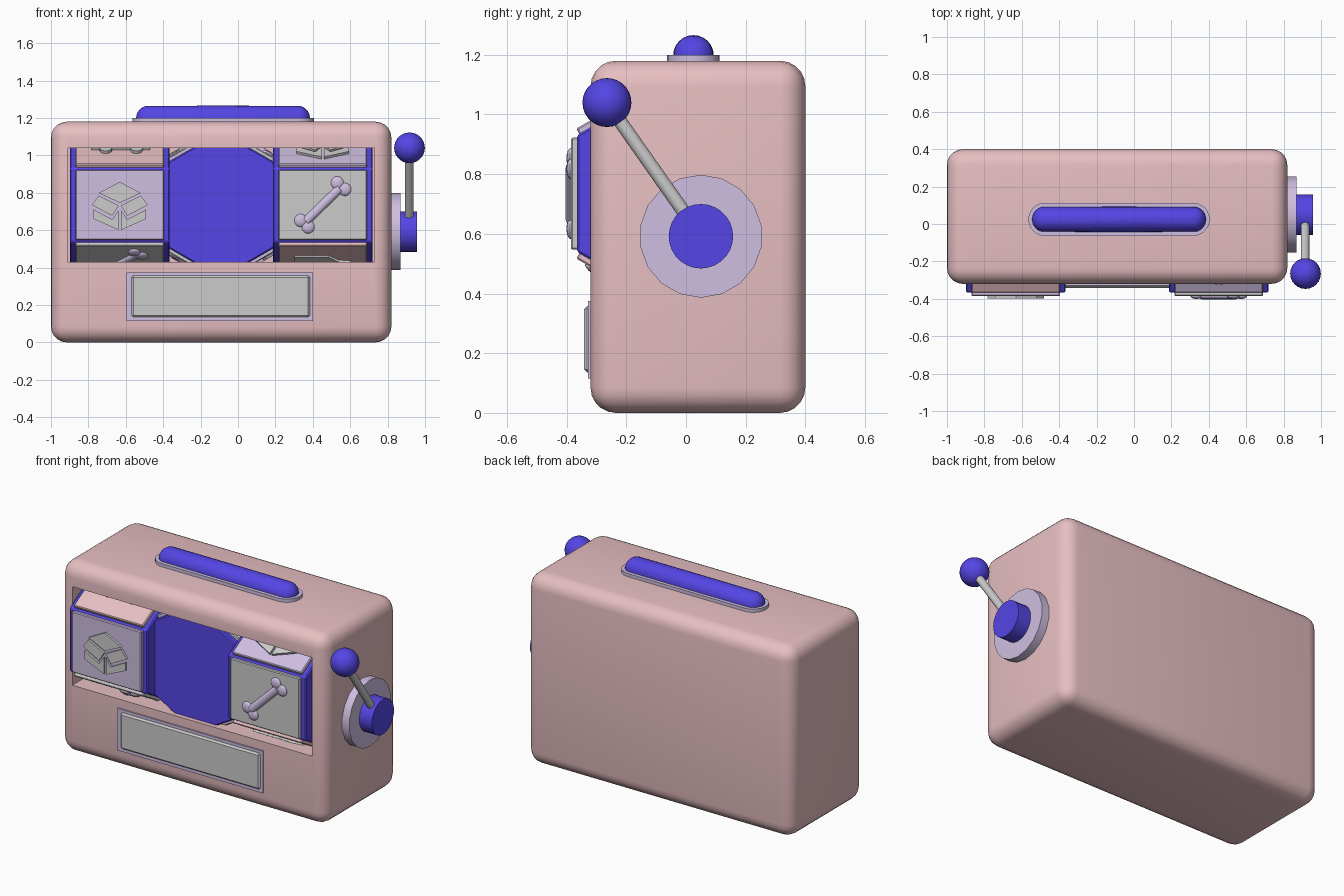
import bpy, bmesh
from math import pi, cos, sin, sqrt, radians
from mathutils import Matrix, Vector

if "Cube" in bpy.data.objects:
    bpy.data.objects.remove(bpy.data.objects["Cube"])

T = Matrix.Translation


def material(name, rgb):
    m = bpy.data.materials.new(name)
    m.diffuse_color = (*rgb, 1)
    m.use_nodes = True
    m.node_tree.nodes["Principled BSDF"].inputs["Base Color"].default_value = m.diffuse_color
    return m


PINK = material("pink", (0.80, 0.52, 0.54))
BLUE = material("blue", (0.09, 0.06, 0.78))
LILAC = material("lilac", (0.62, 0.52, 0.75))


def finish(name, bm, mat=None, matrix=Matrix(), angle=35):
    bmesh.ops.recalc_face_normals(bm, faces=bm.faces)
    me = bpy.data.meshes.new(name)
    bm.to_mesh(me)
    bm.free()
    me.transform(matrix)
    ob = bpy.data.objects.new(name, me)
    bpy.context.collection.objects.link(ob)
    if mat:
        me.materials.append(mat)
    smooth(ob, angle)
    return ob


def smooth(ob, angle=35):
    bpy.ops.object.select_all(action='DESELECT')
    ob.select_set(True)
    bpy.context.view_layer.objects.active = ob
    bpy.ops.object.shade_smooth_by_angle(angle=radians(angle))


def box(name, lo, hi, mat=None, bevel=0.0, seg=2, matrix=Matrix()):
    lo, hi = Vector(lo), Vector(hi)
    bm = bmesh.new()
    bmesh.ops.create_cube(bm, size=1, matrix=T((lo + hi) / 2) @ Matrix.Diagonal((*(hi - lo), 1)))
    if bevel:
        bmesh.ops.bevel(bm, geom=bm.edges[:], offset=bevel, segments=seg, profile=0.5, affect='EDGES')
    return finish(name, bm, mat, matrix)


def add_prism(bm, pts, y0, y1):
    """Extrude an x-z outline along y."""
    f = bm.faces.new([bm.verts.new((u, y0, v)) for u, v in pts])
    r = bmesh.ops.extrude_face_region(bm, geom=[f])
    vs = [g for g in r['geom'] if isinstance(g, bmesh.types.BMVert)]
    bmesh.ops.translate(bm, verts=vs, vec=(0, y1 - y0, 0))


def add_rod(bm, a, b, r, seg=16, r2=None):
    a, b = Vector(a), Vector(b)
    d = b - a
    rot = d.to_track_quat('Z', 'Y').to_matrix().to_4x4()
    bmesh.ops.create_cone(bm, cap_ends=True, segments=seg, radius1=r, radius2=r if r2 is None else r2,
                          depth=d.length, matrix=T((a + b) / 2) @ rot)


def add_ball(bm, c, r, u=20, v=12, scale=(1, 1, 1)):
    bmesh.ops.create_uvsphere(bm, u_segments=u, v_segments=v, radius=r,
                              matrix=T(c) @ Matrix.Diagonal((*scale, 1)))


def circle(cx, cz, r, n=14):
    return [(cx + r * cos(2 * pi * i / n), cz + r * sin(2 * pi * i / n)) for i in range(n)]


# Cabinet with the window cut out
cabinet = box("cabinet", (-1, -0.32, 0), (0.82, 0.40, 1.18), PINK, 0.085, 5)
cutter = box("window_cutter", (-0.91, -0.6, 0.43), (0.73, 0.32, 1.04))
mod = cabinet.modifiers.new("window", 'BOOLEAN')
mod.object = cutter
mod.solver = 'EXACT'
bpy.context.view_layer.objects.active = cabinet
bpy.ops.object.modifier_apply(modifier=mod.name)
bpy.data.objects.remove(cutter)
smooth(cabinet)

# Payout plate below the window
box("plate_frame", (-0.595, -0.329, 0.115), (0.40, -0.30, 0.375), LILAC)
box("plate", (-0.57, -0.341, 0.135), (0.385, -0.30, 0.358), None, 0.01, 1)


# Raised symbols, built on a panel facing -y
def box_symbol(bm):
    lid = [(0, .123), (.112, .064), (0, .011), (-.112, .064)]
    flap = [(-.15, 0), (-.112, .05), (-.006, -.004), (-.04, -.058)]
    side = [(-.14, -.025), (-.04, -.078), (-.007, -.03), (-.007, -.134), (-.14, -.075)]
    add_prism(bm, lid, 0, -0.014)
    for s in (1, -1):
        for shape in (flap, side):
            add_prism(bm, [(s * u, v) for u, v in shape], 0, -0.014)


def bone_symbol(bm):
    add_rod(bm, (-.09, 0, -.088), (.09, 0, .088), 0.024, 12)
    for u, v in ((-.118, -.083), (-.078, -.118), (.078, .118), (.118, .083)):
        add_ball(bm, (u, 0, v), 0.035, 14, 8, (1, 0.6, 1))
    bmesh.ops.scale(bm, vec=(1, 0.75, 1), verts=bm.verts)


def van_symbol(bm):
    body = [(-.15, -.035), (.16, -.035), (.165, .005), (.15, .025), (.085, .035), (.03, .085), (-.15, .085)]
    add_prism(bm, body, 0, -0.012)
    for u in (-.075, .09):
        add_prism(bm, circle(u, -.042, .033), 0, -0.017)


SYMBOLS = [("van", van_symbol, PINK, None), ("box", box_symbol, LILAC, None), ("bone", bone_symbol, None, LILAC)]
APOTHEM, HALF = 0.34, 0.267
RADIUS = APOTHEM * 2 / sqrt(3)


def reel(label, cx, start, yaw):
    base = T((cx, -0.025, 0.735)) @ Matrix.Rotation(yaw, 4, 'Z')
    # Six-sided drum
    bm = bmesh.new()
    hexa = Matrix.Rotation(pi / 2, 4, 'Y')
    bmesh.ops.create_cone(bm, cap_ends=True, segments=6, radius1=RADIUS, radius2=RADIUS,
                          depth=HALF * 2, matrix=hexa)
    # Put a flat side to the front
    if not any(abs(f.normal.y + 1) < 0.01 for f in bm.faces):
        bmesh.ops.rotate(bm, verts=bm.verts, cent=(0, 0, 0), matrix=Matrix.Rotation(pi / 6, 3, 'X'))
    bmesh.ops.bevel(bm, geom=bm.edges[:], offset=0.007, segments=1, profile=0.5, affect='EDGES')
    finish(label + "_drum", bm, BLUE, base, 20)
    # A panel and symbol on every side
    for k in range(6):
        kind, build, panel_mat, symbol_mat = SYMBOLS[(start + k) % 3]
        face = base @ Matrix.Rotation(k * pi / 3, 4, 'X') @ T((0, -APOTHEM, 0))
        box(f"{label}_panel_{k}", (-0.237, -0.02, -0.188), (0.237, 0.005, 0.188), panel_mat, 0.005, 1, face)
        bm = bmesh.new()
        build(bm)
        finish(f"{label}_{kind}_{k}", bm, symbol_mat, face @ T((0, -0.02, 0)), 40)


reel("left_reel", -0.632, 1, 0)
reel("middle_reel", -0.09, 0, pi / 2)
reel("right_reel", 0.453, 2, 0)


# Top lamp: stadium base and capsule
def stadium(half, r, n=12):
    return [(s * half + r * cos(a), r * sin(a))
            for s, a0 in ((1, -pi / 2), (-1, pi / 2))
            for a in [a0 + pi * i / n for i in range(n + 1)]]


flat = T((-0.08, 0.025, 1.17)) @ Matrix.Rotation(-pi / 2, 4, 'X')
bm = bmesh.new()
add_prism(bm, stadium(0.397, 0.088), 0, -0.03)
finish("lamp_base", bm, LILAC, flat)

bm = bmesh.new()
add_ball(bm, (0, 0, 0), 0.068, 24, 12)
for v in bm.verts:
    v.co.x += 0.397 if v.co.x > 1e-5 else -0.397 if v.co.x < -1e-5 else 0
finish("lamp", bm, BLUE, T((-0.08, 0.025, 1.198)), 60)

# Side lever
bm = bmesh.new()
add_rod(bm, (0.80, 0.05, 0.592), (0.87, 0.05, 0.592), 0.206, 18)
finish("lever_disc", bm, LILAC)
bm = bmesh.new()
add_rod(bm, (0.86, 0.05, 0.592), (0.957, 0.05, 0.592), 0.108, 28)
finish("lever_hub", bm, BLUE)
bm = bmesh.new()
add_rod(bm, (0.915, 0.05, 0.592), (0.915, -0.265, 1.04), 0.023)
finish("lever_arm", bm)
bm = bmesh.new()
add_ball(bm, (0.917, -0.265, 1.04), 0.082, 24, 14)
finish("lever_knob", bm, BLUE, angle=60)
